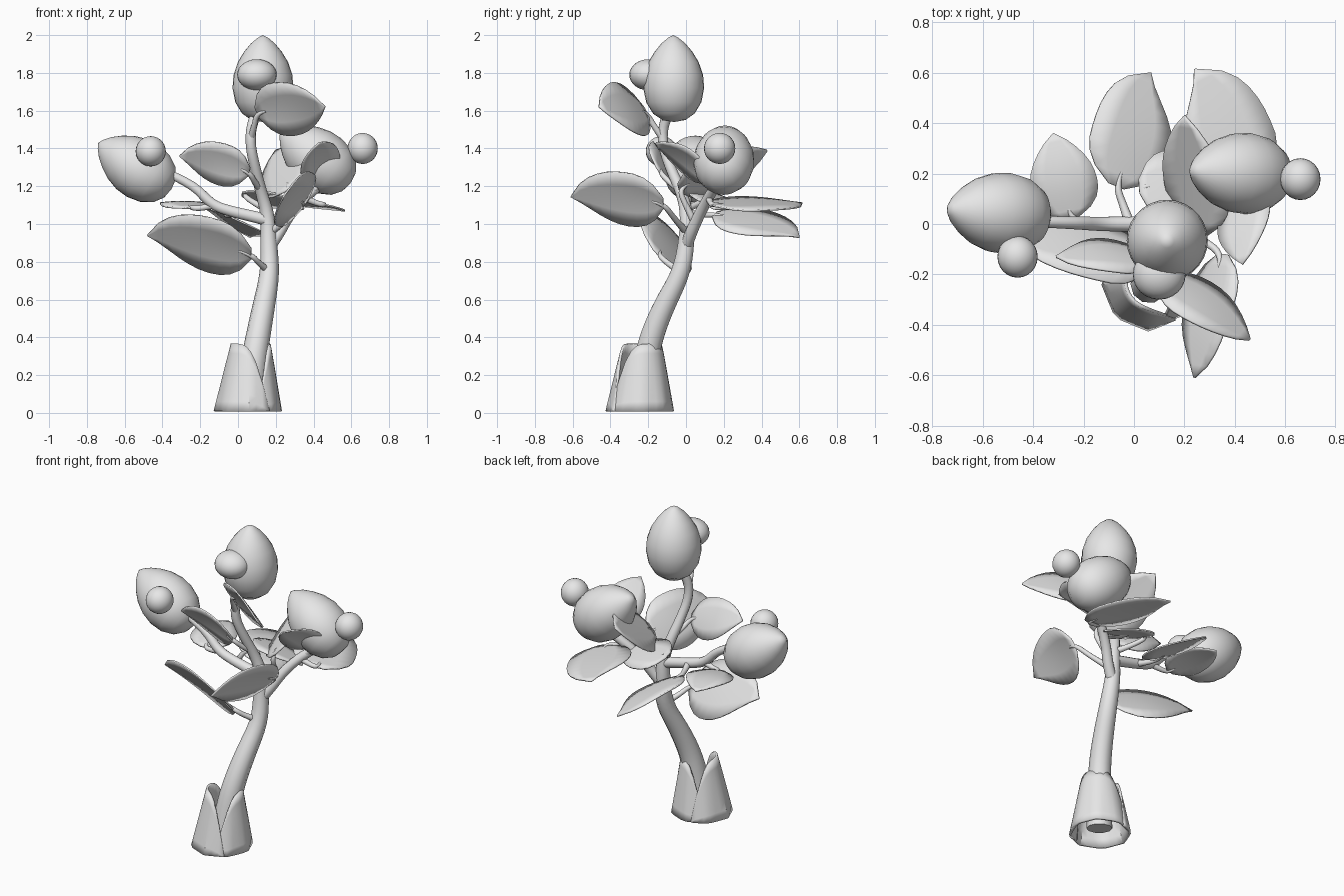
import bpy, bmesh, math
from mathutils import Vector

if "Cube" in bpy.data.objects:
    bpy.data.objects.remove(bpy.data.objects["Cube"])

grey = bpy.data.materials.new("light_grey")
grey.diffuse_color = (0.8, 0.8, 0.8, 1)
grey.use_nodes = True
grey.node_tree.nodes["Principled BSDF"].inputs["Base Color"].default_value = grey.diffuse_color


def finish(ob, angle=50):
    """Give the object its colour and smooth shading."""
    ob.data.materials.clear()
    ob.data.materials.append(grey)
    bpy.ops.object.select_all(action='DESELECT')
    ob.select_set(True)
    bpy.context.view_layer.objects.active = ob
    bpy.ops.object.shade_smooth_by_angle(angle=math.radians(angle))
    return ob


def mesh_object(name, bm):
    bmesh.ops.recalc_face_normals(bm, faces=bm.faces)
    me = bpy.data.meshes.new(name)
    bm.to_mesh(me)
    bm.free()
    ob = bpy.data.objects.new(name, me)
    bpy.context.collection.objects.link(ob)
    return ob


def tube(name, pts):
    """Tapered stem through (x, y, z, radius) points."""
    cu = bpy.data.curves.new(name, 'CURVE')
    cu.dimensions = '3D'
    cu.bevel_depth = 1
    cu.bevel_resolution = 3
    cu.resolution_u = 4
    cu.use_fill_caps = True
    sp = cu.splines.new('NURBS')
    sp.points.add(len(pts) - 1)
    for p, (x, y, z, r) in zip(sp.points, pts):
        p.co = (x, y, z, 1)
        p.radius = r
    sp.order_u = 3
    sp.use_endpoint_u = True
    ob = bpy.data.objects.new(name, cu)
    bpy.context.collection.objects.link(ob)
    bpy.ops.object.select_all(action='DESELECT')
    ob.select_set(True)
    bpy.context.view_layer.objects.active = ob
    bpy.ops.object.convert(target='MESH')
    return finish(bpy.context.view_layer.objects.active)


def lathe(name, base, tip, profile, n=28):
    """Spin (radius, height) pairs around the line from base to tip."""
    base, tip = Vector(base), Vector(tip)
    q = (tip - base).to_track_quat('Z', 'Y')
    k = (tip - base).length / profile[-1][1]
    bm = bmesh.new()
    rings = []
    for r, h in profile[1:-1]:
        rings.append([bm.verts.new(base + q @ Vector((
            r * math.cos(2 * math.pi * i / n), r * math.sin(2 * math.pi * i / n), h * k)))
            for i in range(n)])
    lo, hi = bm.verts.new(base), bm.verts.new(tip)
    for i in range(n):
        j = (i + 1) % n
        for a, b in zip(rings, rings[1:]):
            bm.faces.new((a[i], a[j], b[j], b[i]))
        bm.faces.new((lo, rings[0][j], rings[0][i]))
        bm.faces.new((hi, rings[-1][i], rings[-1][j]))
    return finish(mesh_object(name, bm))


# half-width along the blade: a full edge and a lean, slightly hollow one
FULL = [0.2, 0.65, 0.88, 0.98, 1.0, 1.0, 0.97, 0.9, 0.77, 0.52, 0.01]
LEAN = [0.2, 0.65, 0.88, 0.98, 1.0, 0.95, 0.83, 0.64, 0.4, 0.17, 0.01]


def leaf(name, root, base, tip, side, skew=0, arch=0.025, cup=0.02):
    """Broad pointed blade with a stalk; skew picks the fuller edge."""
    root, base, tip, side = map(Vector, (root, base, tip, side))
    axis = tip - base
    half = side.length
    side = (side - axis * (side.dot(axis) / axis.length_squared)).normalized()
    nor = axis.cross(side).normalized()
    if nor.z < 0:
        nor = -nor
    bm = bmesh.new()
    rows = []
    for i, (f, l) in enumerate(zip(FULL, LEAN)):
        s = i / (len(FULL) - 1)
        row = []
        for u in (-1, -0.5, 0, 0.5, 1):
            w = (f + l) / 2 + (f - l) / 2 * skew * (1 if u > 0 else -1)
            row.append(bm.verts.new(base + axis * s + side * (u * w * half) + nor * (
                arch * math.sin(math.pi * s) - cup * (u * w) ** 2 * (1 - s))))
        rows.append(row)
    for a, b in zip(rows, rows[1:]):
        for j in range(4):
            bm.faces.new((a[j], a[j + 1], b[j + 1], b[j]))
    ob = mesh_object(name, bm)
    mod = ob.modifiers.new("thickness", 'SOLIDIFY')
    mod.thickness = 0.009
    mod.offset = 0
    finish(ob)
    mid = (root + base) / 2 - Vector((0, 0, 0.01))
    end = base + axis * 0.12 + nor * arch * 0.3
    tube(name + "_stalk", [(*root, 0.02), (*mid, 0.015), (*base, 0.014), (*end, 0.007)])


# trunk and its two side branches
tube("trunk", [(0.06, -0.24, 0.04, 0.075), (0.08, -0.215, 0.25, 0.07), (0.105, -0.185, 0.4, 0.065),
               (0.135, -0.12, 0.56, 0.06), (0.17, -0.025, 0.74, 0.051), (0.162, 0.003, 0.9, 0.045),
               (0.158, 0.005, 1.05, 0.036), (0.125, -0.02, 1.16, 0.031), (0.09, -0.085, 1.3, 0.028),
               (0.064, -0.125, 1.42, 0.027), (0.072, -0.12, 1.54, 0.027), (0.12, -0.07, 1.64, 0.03)])
tube("left_branch", [(0.16, 0.0, 1.02, 0.033), (0.08, 0.0, 1.04, 0.032), (-0.03, 0.0, 1.065, 0.03),
                     (-0.14, 0.0, 1.10, 0.028), (-0.24, 0.005, 1.215, 0.025), (-0.40, 0.01, 1.28, 0.022)])
tube("right_branch", [(0.165, 0.0, 0.88, 0.033), (0.21, 0.02, 0.94, 0.032), (0.27, 0.07, 1.05, 0.03),
                      (0.37, 0.13, 1.16, 0.027), (0.48, 0.18, 1.24, 0.026)])

# three large pointed buds
BUD = [(0, 0), (0.06, 0.01), (0.11, 0.045), (0.146, 0.105), (0.161, 0.18), (0.156, 0.25),
       (0.133, 0.32), (0.1, 0.375), (0.063, 0.42), (0.027, 0.45), (0, 0.464)]
lathe("top_bud", (0.132, -0.063, 1.54), (0.132, -0.068, 2.0), BUD)
lathe("left_bud", (-0.352, 0.03, 1.185), (-0.74, 0.06, 1.43), BUD)
lathe("right_bud", (0.595, 0.192, 1.215), (0.225, 0.213, 1.495), BUD)

# small round knobs set on the buds
for name, c, rad in (("top_knob", (0.10, -0.20, 1.79), (0.105, 0.1, 0.082)),
                     ("left_knob", (-0.462, -0.13, 1.385), (0.08, 0.083, 0.08)),
                     ("right_knob", (0.66, 0.178, 1.40), (0.08, 0.083, 0.082))):
    bm = bmesh.new()
    bmesh.ops.create_uvsphere(bm, u_segments=24, v_segments=14, radius=1)
    for v in bm.verts:
        v.co = Vector(c) + Vector(v.co[i] * rad[i] for i in range(3))
    finish(mesh_object(name, bm))

# leaves: root on the branch, blade base, blade tip, half-width vector, fuller edge
leaf("top_leaf", (0.068, -0.12, 1.45), (0.10, -0.21, 1.59), (0.46, -0.46, 1.62), (0.08, 0.05, -0.135), -0.2)
leaf("upper_left_leaf", (0.12, -0.03, 1.18), (0.06, -0.14, 1.275), (-0.31, -0.13, 1.36),
     (0.03, -0.065, 0.105), 0.6)
leaf("lower_left_leaf", (0.165, -0.03, 0.75), (0.07, -0.15, 0.84), (-0.48, -0.05, 0.94),
     (0, -0.12, 0.145), 0.8)
leaf("front_right_leaf", (0.175, 0.0, 0.96), (0.355, -0.12, 1.11), (0.24, -0.61, 1.145),
     (0.095, 0, 0.14), 0.7)
leaf("back_left_leaf", (-0.13, 0.0, 1.10), (-0.25, 0.02, 1.085), (-0.32, 0.36, 1.10), (0.13, 0.03, 0.0))
leaf("back_leaf", (-0.02, 0.01, 1.06), (-0.07, 0.15, 1.05), (0.065, 0.6, 0.93), (0.16, 0.0, -0.075),
     -1, arch=0.02, cup=0.01)
leaf("back_right_leaf", (0.35, 0.12, 1.14), (0.47, 0.14, 1.10), (0.24, 0.615, 1.11), (0.17, 0.06, -0.035),
     1, arch=0.01, cup=0.01)
leaf("upper_back_leaf", (0.24, 0.04, 1.02), (0.27, -0.04, 1.19), (0.2, 0.43, 1.39), (0.12, 0, 0.11),
     arch=0.0, cup=0.01)
leaf("upper_right_leaf", (0.37, 0.13, 1.16), (0.45, 0.13, 1.23), (0.43, -0.16, 1.43), (0.1, 0.02, 0.06))
leaf("centre_leaf", (0.15, 0.0, 1.08), (0.02, 0.15, 1.16), (0.35, 0.15, 1.08), (0.0, 0.14, -0.04),
     arch=0.01, cup=0.01)

# two overlapping sheaths around the foot of the trunk
for name, mid, grow in (("left_sheath", 206, 0.006), ("right_sheath", 30, 0.0)):
    bm = bmesh.new()
    cols, rows = 16, 7
    grid = []
    for i in range(cols + 1):
        t = 2 * i / cols - 1
        a = math.radians(mid + 102 * t)
        top = 0.02 + 0.345 * (1 - abs(t) ** 4.5)
        col = []
        for j in range(rows + 1):
            z = 0.008 + (top - 0.008) * j / rows
            f = z / 0.36
            # octagonal at the ground, round higher up
            step = math.radians(45)
            flat = math.cos(step / 2) / math.cos((a % step) - step / 2)
            r = (0.176 - 0.079 * f + grow) * (flat * (1 - f) + f)
            col.append(bm.verts.new((0.057 + 0.013 * f + r * math.cos(a),
                                     -0.24 + 0.01 * f + r * math.sin(a), z)))
        grid.append(col)
    for a, b in zip(grid, grid[1:]):
        for j in range(rows):
            bm.faces.new((a[j], b[j], b[j + 1], a[j + 1]))
    ob = mesh_object(name, bm)
    mod = ob.modifiers.new("thickness", 'SOLIDIFY')
    mod.thickness = 0.014
    mod.offset = 0
    finish(ob, 35)
